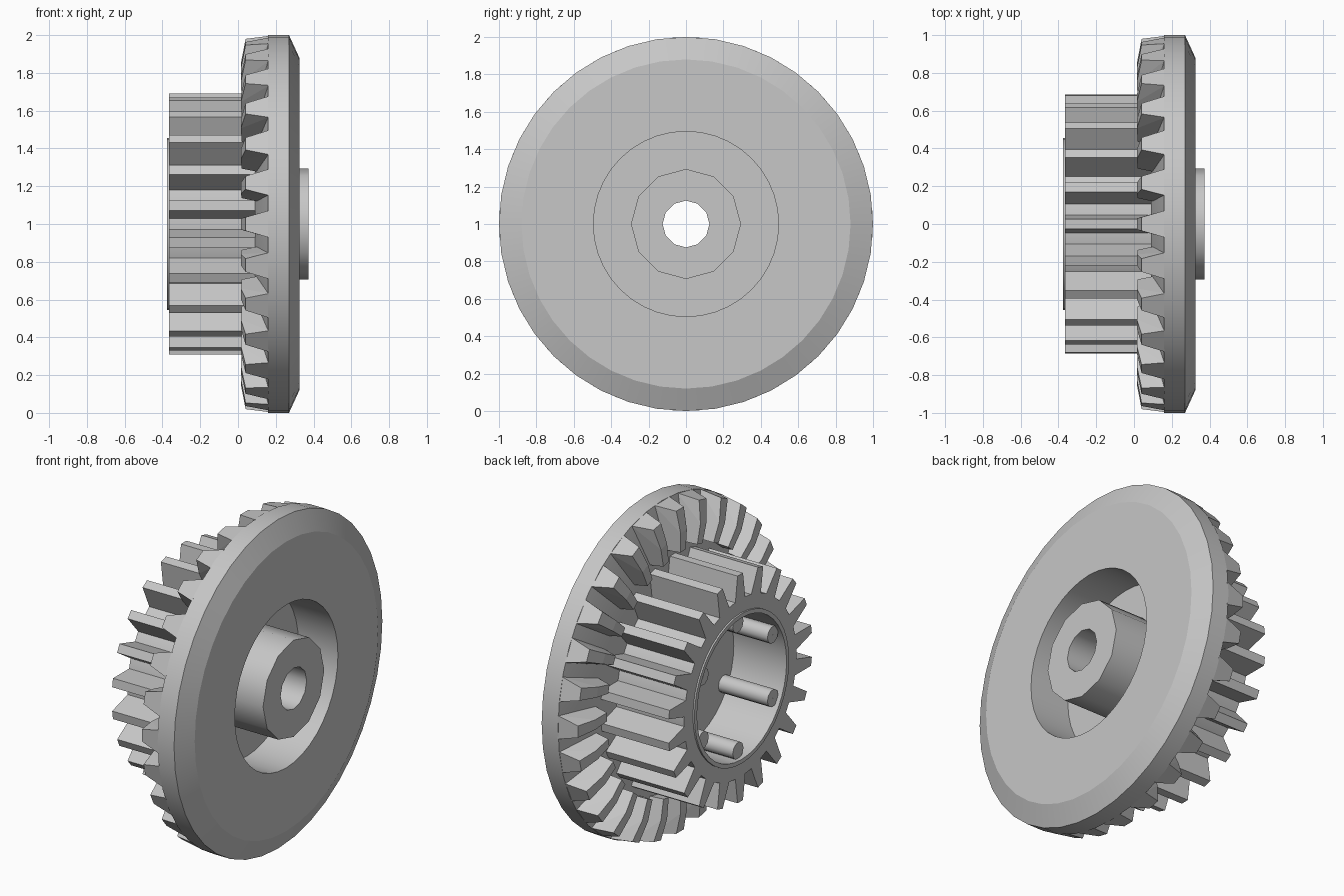
import bpy, bmesh, math
from mathutils import Matrix, Vector

if "Cube" in bpy.data.objects:
    bpy.data.objects.remove(bpy.data.objects["Cube"])

# Single plastic colour
grey = bpy.data.materials.new("light_grey")
grey.use_nodes = True
colour = (0.57, 0.57, 0.57, 1)
grey.diffuse_color = colour
grey.node_tree.nodes["Principled BSDF"].inputs["Base Color"].default_value = colour

AXIS = Vector((0, 0, 1))


def finish(bm, name, smooth=None):
    bmesh.ops.recalc_face_normals(bm, faces=bm.faces[:])
    mesh = bpy.data.meshes.new(name)
    bm.to_mesh(mesh)
    bm.free()
    mesh.materials.append(grey)
    obj = bpy.data.objects.new(name, mesh)
    bpy.context.collection.objects.link(obj)
    if smooth:
        bpy.ops.object.select_all(action='DESELECT')
        obj.select_set(True)
        bpy.context.view_layer.objects.active = obj
        bpy.ops.object.shade_smooth_by_angle(angle=math.radians(smooth))
    return obj


def lathe(name, profile, sides, smooth, centre=AXIS):
    """Revolve a closed (x, radius) profile about a line parallel to x."""
    bm = bmesh.new()
    rings = []
    for i in range(sides):
        a = math.tau * i / sides
        rings.append([bm.verts.new(centre + Vector((x, -r * math.cos(a), r * math.sin(a))))
                      for x, r in profile])
    n = len(profile)
    for i in range(sides):
        one, two = rings[i], rings[(i + 1) % sides]
        for j in range(n):
            k = (j + 1) % n
            bm.faces.new((one[j], one[k], two[k], two[j]))
    return finish(bm, name, smooth)


def teeth(name, count, section):
    """Repeat a convex tooth around the axis; section holds (x, radius, half width)."""
    bm = bmesh.new()
    for i in range(count):
        turn = Matrix.Translation(AXIS) @ Matrix.Rotation(math.tau * i / count, 4, 'X')
        verts = [bm.verts.new(turn @ Vector((x, side * w, r)))
                 for x, r, w in section for side in (-1, 1)]
        hull = bmesh.ops.convex_hull(bm, input=verts)
        spare = [v for v in hull["geom_interior"] if isinstance(v, bmesh.types.BMVert)]
        if spare:
            bmesh.ops.delete(bm, geom=spare, context='VERTS')
    bmesh.ops.dissolve_limit(bm, angle_limit=0.02, verts=bm.verts[:], edges=bm.edges[:])
    return finish(bm, name)


# Wheel with chamfered rim, deep recess on one side and hollow drum on the other
lathe("wheel_body", [
    (0.16, 1.0), (0.27, 1.0), (0.325, 0.88), (0.325, 0.495), (0.06, 0.495), (0.06, 0.2),
    (-0.02, 0.2), (-0.02, 0.43), (-0.375, 0.43), (-0.375, 0.455), (-0.365, 0.455),
    (-0.365, 0.54), (0.09, 0.54), (0.09, 0.7)], 40, 20)

# Hub with bore
lathe("hub", [(-0.02, 0.125), (-0.02, 0.294), (0.374, 0.294), (0.374, 0.125)], 12, 35)

# Straight teeth on the drum
teeth("spur_teeth", 22, [(x, r, w) for x in (-0.365, 0.1)
                         for r, w in ((0.52, 0.05), (0.69, 0.026))])

# Tapered teeth on the face of the wheel
teeth("bevel_teeth", 28, [
    (0.165, 0.996, 0.072), (0.04, 0.98, 0.036), (0.015, 0.85, 0.03),
    (0.02, 0.73, 0.026), (0.11, 0.73, 0.046)])

# Pegs around the inside wall of the drum
for i in range(6):
    a = math.radians(30 + 60 * i)
    spot = AXIS + Vector((0, 0.385 * math.cos(a), 0.385 * math.sin(a)))
    lathe("inner_peg_%d" % (i + 1), [(0, 0.001), (0, 0.052), (-0.35, 0.052), (-0.35, 0.001)],
          10, 40, spot)
